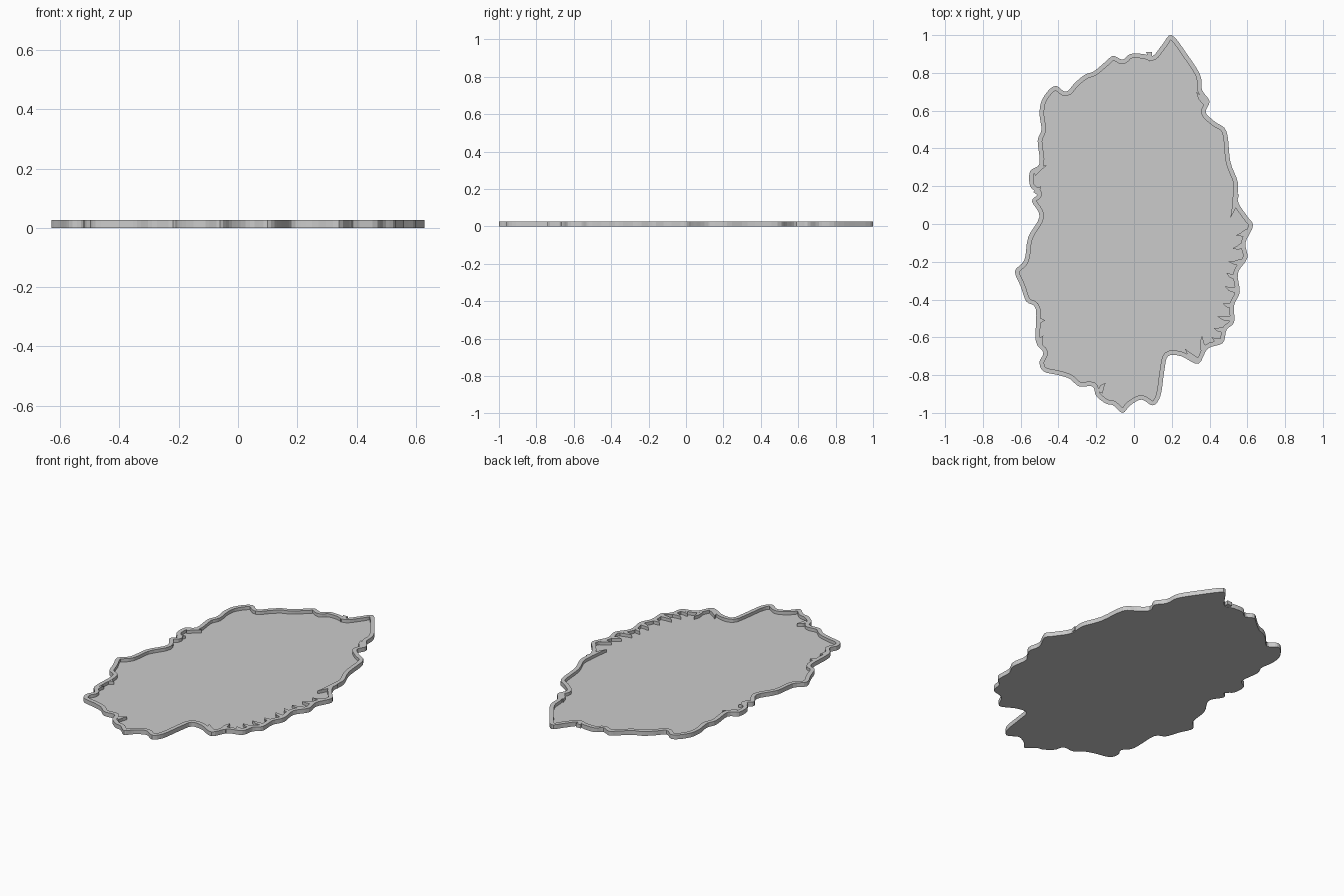
import bpy
import bmesh
from mathutils import Vector
from mathutils.geometry import tessellate_polygon

RIM_TOP = 0.026
FLOOR_TOP = 0.007
RIM_WIDTH = 0.024

# Outline corners in hundredths, counterclockwise from the north tip
OUTLINE = [
    (20, 100), (15, 95), (10, 89), (5, 90), (-2, 90), (-6, 87), (-11, 89),
    (-15, 86), (-21, 81), (-26, 79), (-31, 75), (-36, 70), (-41, 73),
    (-45, 71), (-49, 65), (-50, 58), (-49, 50), (-51, 44), (-50, 32),
    (-55, 28), (-55, 20), (-51, 16), (-54, 12), (-50, 4), (-56, -7),
    (-58, -19), (-63, -25), (-60, -33), (-57, -41), (-52, -45), (-52, -62),
    (-48, -68), (-50, -73), (-48, -78), (-40, -80), (-34, -82), (-29, -86),
    (-22, -86), (-20, -91), (-15, -95), (-11, -96), (-6, -100), (-2, -96),
    (4, -93), (10, -96), (14, -91), (16, -78), (18, -70), (25, -70),
    (34, -74), (39, -66), (47, -63), (49, -56), (53, -52), (53, -43),
    (56, -36), (55, -26), (60, -18), (59, -10), (63, -1), (60, 4),
    (55, 12), (55, 22), (51, 33), (49, 49), (43, 54), (38, 59), (40, 65),
    (36, 71), (35, 79), (28, 90),
]

# Ridges reaching inward from the rim: base x, y and tip x, y
RIDGES = [
    (54, 16, 51, 3), (60, -4, 54, -6), (58, -11, 52, -13),
    (57, -20, 50, -20), (54, -28, 49, -26), (54, -35, 48, -33),
    (52, -43, 47, -42), (52, -50, 44, -49), (48, -56, 42, -55),
    (46, -62, 41, -60), (37, -67, 36, -59), (33, -72, 27, -66),
]
LEDGES = [
    (-18, -89, -15, -84), (-51, -52, -47, -51), (-50, -64, -48, -59),
    (-53, 27, -46, 31), (-52, 16, -49, 20), (38, 64, 33, 70), (8, 91, 8, 86),
]


def smooth_loop(points, steps=4):
    """Rounded closed curve through the points."""
    pts = [Vector(p) / 100 for p in points]
    n = len(pts)
    loop = []
    for i in range(n):
        a, b, c, d = (pts[(i + k) % n] for k in (-1, 0, 1, 2))
        for s in range(steps):
            t = s / steps
            loop.append(b + (c - a) * t / 2
                        + (a - b * 2.5 + c * 2 - d / 2) * t ** 2
                        + ((b - c) * 3 + d - a) * t ** 3 / 2)
    return loop


def inset_loop(loop, width):
    """Loop moved inward along its averaged normals."""
    n = len(loop)
    result = []
    for i, p in enumerate(loop):
        along = (loop[(i + 2) % n] - loop[i - 2]).normalized()
        result.append(p + Vector((-along.y, along.x)) * width)
    return result


def make_object(name, bm):
    bmesh.ops.recalc_face_normals(bm, faces=bm.faces)
    mesh = bpy.data.meshes.new(name)
    bm.to_mesh(mesh)
    bm.free()
    mesh.materials.append(stone)
    obj = bpy.data.objects.new(name, mesh)
    bpy.context.collection.objects.link(obj)
    return obj


def ring(bm, loop, z):
    return [bm.verts.new((p.x, p.y, z)) for p in loop]


def bridge(bm, first, second):
    n = len(first)
    for i in range(n):
        j = (i + 1) % n
        bm.faces.new((first[i], first[j], second[j], second[i]))


def add_prism(bm, loop, z_low, z_high):
    low, high = ring(bm, loop, z_low), ring(bm, loop, z_high)
    bridge(bm, low, high)
    flat = [p.to_3d() for p in loop]
    for tri in tessellate_polygon([flat]):
        for verts in (low, high):
            bm.faces.new([verts[k] for k in tri])


def add_ridge(bm, x0, y0, x1, y1):
    """Crooked tapering finger standing as high as the rim."""
    base, tip = Vector((x0, y0)) / 100, Vector((x1, y1)) / 100
    along = tip - base
    side = Vector((-along.y, along.x)).normalized() * 0.016
    middle = base + along * 0.55 + side * 0.4
    loop = [base - side, middle - side * 0.7, tip, middle + side * 0.6,
            base + side]
    add_prism(bm, loop, FLOOR_TOP / 2, RIM_TOP - 0.0003)


default_cube = bpy.data.objects.get("Cube")
if default_cube:
    bpy.data.objects.remove(default_cube)

# One plain grey
GREY = (0.6, 0.6, 0.6, 1)
stone = bpy.data.materials.new("plain grey")
stone.use_nodes = True
stone.diffuse_color = GREY
shader = next(n for n in stone.node_tree.nodes if n.type == "BSDF_PRINCIPLED")
shader.inputs["Base Color"].default_value = GREY

outer = smooth_loop(OUTLINE)
inner = inset_loop(outer, RIM_WIDTH)

# Floor slab
bm = bmesh.new()
add_prism(bm, inset_loop(outer, 0.001), 0, FLOOR_TOP)
make_object("floor_slab", bm)

# Raised rim
bm = bmesh.new()
loops = [ring(bm, outer, 0), ring(bm, outer, RIM_TOP),
         ring(bm, inner, RIM_TOP), ring(bm, inner, FLOOR_TOP / 2)]
for lower, upper in zip(loops, loops[1:]):
    bridge(bm, lower, upper)
make_object("coast_rim", bm)

# Ridges and ledges inside the rim
for name, group in (("east_ridges", RIDGES), ("rim_ledges", LEDGES)):
    bm = bmesh.new()
    for ridge in group:
        add_ridge(bm, *ridge)
    make_object(name, bm)
